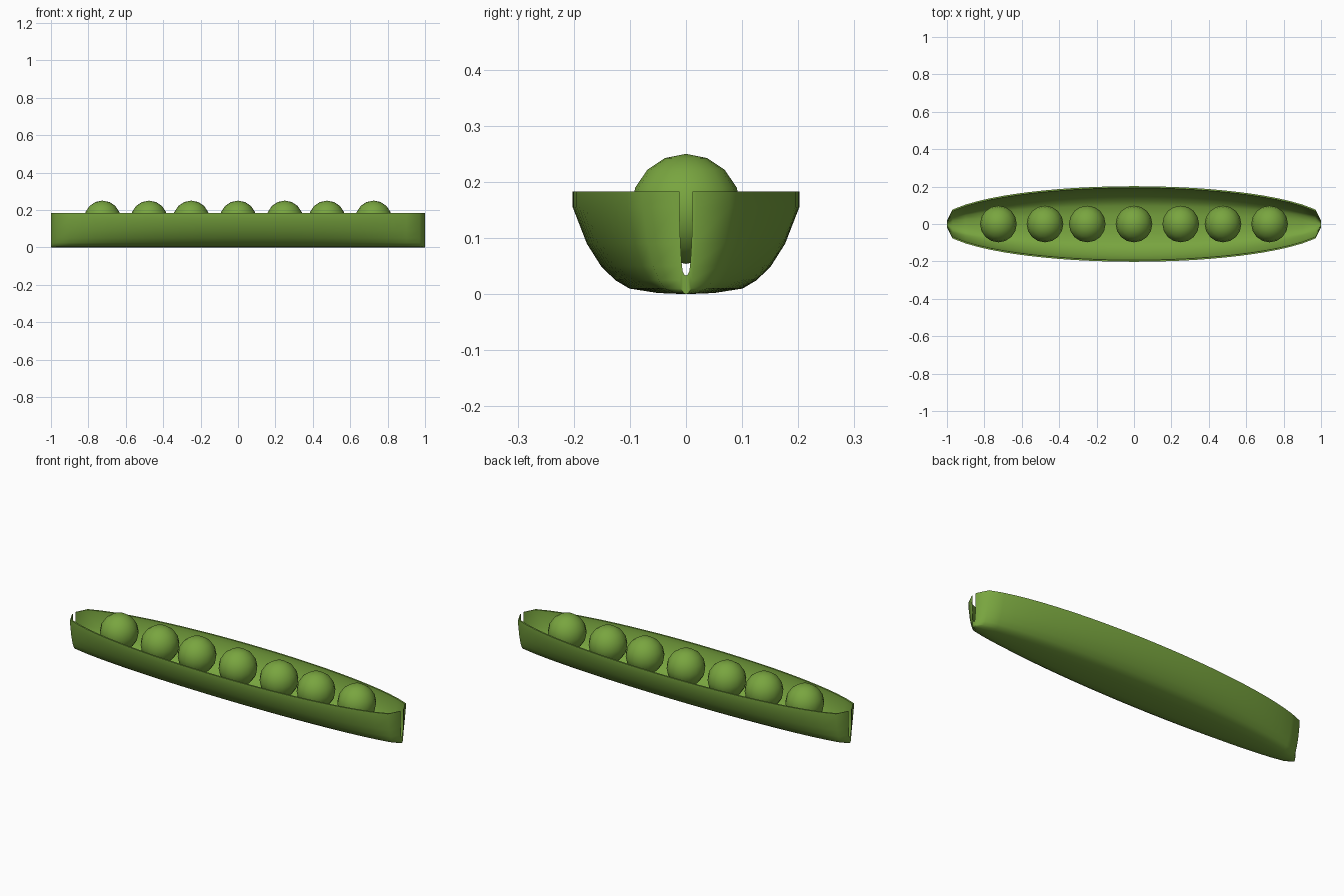
import bpy, bmesh, math

if "Cube" in bpy.data.objects:
    bpy.data.objects.remove(bpy.data.objects["Cube"])

green = bpy.data.materials.new("pea_green")
green.diffuse_color = (0.19, 0.376, 0.05, 1)
green.use_nodes = True
green.node_tree.nodes["Principled BSDF"].inputs["Base Color"].default_value = green.diffuse_color


def finish(obj, angle):
    obj.data.materials.append(green)
    bpy.ops.object.select_all(action='DESELECT')
    obj.select_set(True)
    bpy.context.view_layer.objects.active = obj
    bpy.ops.object.shade_smooth_by_angle(angle=math.radians(angle))


# Half cross-section of the pod: (fraction of half width, height), rim to keel
RIM = 0.183
HALF = [(1, RIM), (1, 0.155), (0.875, 0.09), (0.75, 0.05),
        (0.625, 0.025), (0.5, 0.01), (0.25, 0.002), (0, 0)]


def ring(x, width, floor):
    """Full cross-section at x, running from one rim to the other."""
    side = [(f * width, floor + z * (RIM - floor) / RIM) for f, z in HALF]
    return [(x, y, z) for y, z in side] + [(x, -y, z) for y, z in side[-2::-1]]


def half_width(x):
    return 0.202 * math.sqrt(1 - (x / 1.05) ** 2)


# Open pod: outer and inner skins joined along the rims and the split ends
inside = [-0.97 + 1.94 * i / 28 for i in range(29)]
stations = [(-1, 0.018, 0.012, 0.033)]
stations += [(x, half_width(x), half_width(x) - 0.009, 0.014) for x in inside]
stations += [(1, 0.018, 0.012, 0.033)]

bm = bmesh.new()
outer, inner = [], []
for x, wo, wi, floor in stations:
    outer.append([bm.verts.new(p) for p in ring(x, wo, 0)])
    inner.append([bm.verts.new(p) for p in ring(x, wi, floor)])
n = len(outer[0])
for s in range(len(stations) - 1):
    for skin in (outer, inner):
        a, b = skin[s], skin[s + 1]
        for k in range(n - 1):
            bm.faces.new((a[k], b[k], b[k + 1], a[k + 1]))
    for k in (0, n - 1):
        bm.faces.new((outer[s][k], outer[s + 1][k], inner[s + 1][k], inner[s][k]))
for s in (0, -1):
    for k in range(n - 1):
        bm.faces.new((outer[s][k], outer[s][k + 1], inner[s][k + 1], inner[s][k]))
bmesh.ops.recalc_face_normals(bm, faces=bm.faces)
mesh = bpy.data.meshes.new("pod")
bm.to_mesh(mesh)
bm.free()
pod = bpy.data.objects.new("pod", mesh)
bpy.context.collection.objects.link(pod)
finish(pod, 50)

# Row of seven peas
for i, x in enumerate((-0.725, -0.476, -0.25, 0, 0.25, 0.476, 0.725)):
    bpy.ops.mesh.primitive_uv_sphere_add(segments=16, ring_count=8, radius=0.098,
                                         location=(x, 0, 0.152))
    pea = bpy.context.object
    pea.name = f"pea_{i + 1}"
    finish(pea, 60)
